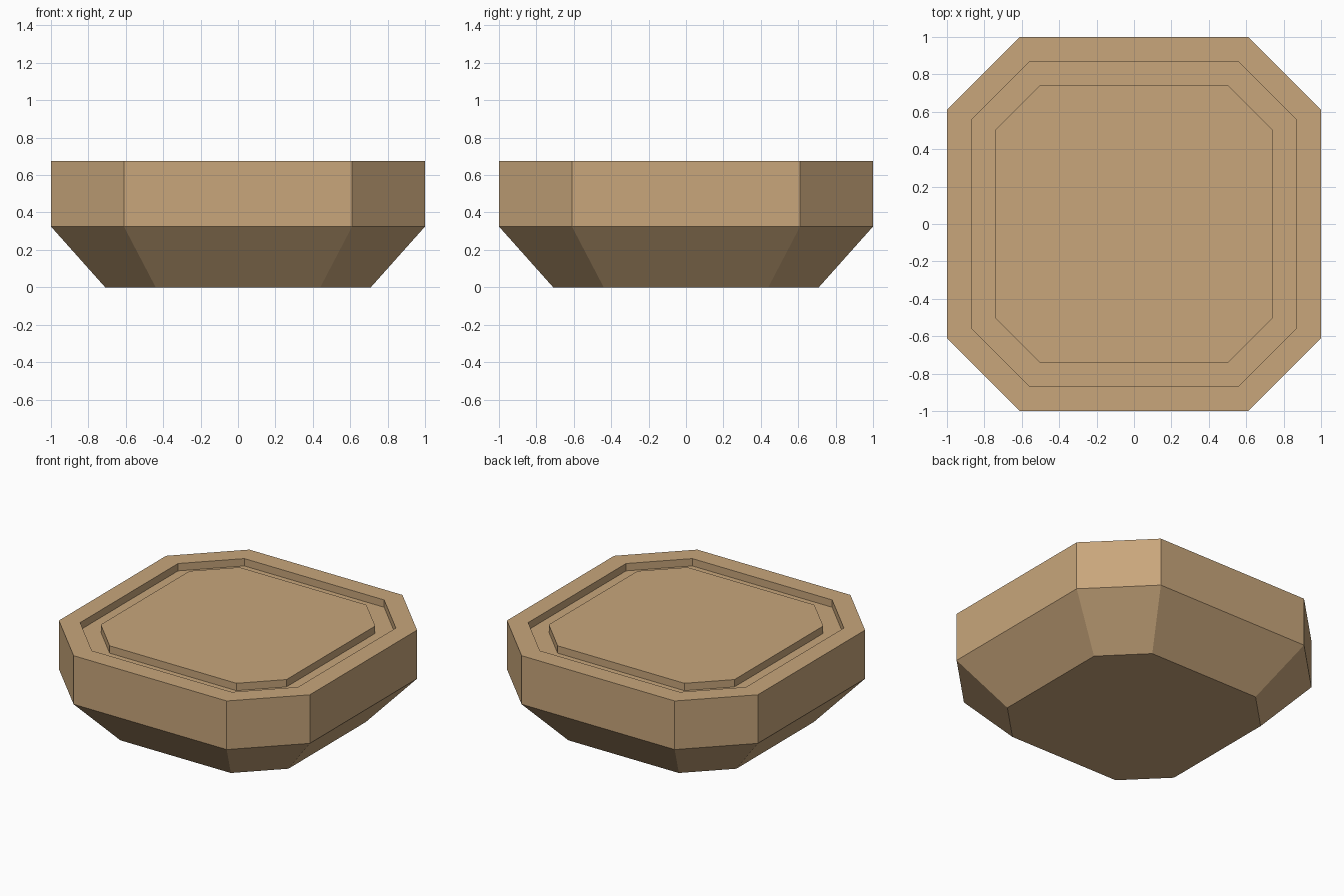
import bpy, bmesh

if "Cube" in bpy.data.objects:
    bpy.data.objects.remove(bpy.data.objects["Cube"])

# One flat colour
tan = bpy.data.materials.new("tan")
tan.diffuse_color = (0.578, 0.381, 0.198, 1)
tan.use_nodes = True
tan.node_tree.nodes["Principled BSDF"].inputs["Base Color"].default_value = tan.diffuse_color


def octagon(bm, half, flat, z):
    """Ring of a square with cut corners: half width, half flat-side length."""
    pts = [(half, -flat), (half, flat), (flat, half), (-flat, half),
           (-half, flat), (-half, -flat), (-flat, -half), (flat, -half)]
    return [bm.verts.new((x, y, z)) for x, y in pts]


# Ring profile from the base, up the outside, over the rim, through the groove
profile = [
    (0.71, 0.44, 0.0),      # base
    (1.0, 0.61, 0.325),     # end of flare
    (1.0, 0.61, 0.675),     # rim outer edge
    (0.868, 0.557, 0.675),  # rim inner edge
    (0.868, 0.557, 0.622),  # groove floor, outer
    (0.74, 0.505, 0.622),   # groove floor, inner
    (0.74, 0.505, 0.675),   # raised centre panel
]

bm = bmesh.new()
rings = [octagon(bm, *p) for p in profile]
for a, b in zip(rings, rings[1:]):
    for i in range(8):
        j = (i + 1) % 8
        bm.faces.new((a[i], a[j], b[j], b[i]))
bm.faces.new(rings[0][::-1])
bm.faces.new(rings[-1])
bmesh.ops.recalc_face_normals(bm, faces=bm.faces)

mesh = bpy.data.meshes.new("octagonal_block")
bm.to_mesh(mesh)
bm.free()
mesh.materials.append(tan)
block = bpy.data.objects.new("octagonal_block", mesh)
bpy.context.collection.objects.link(block)
